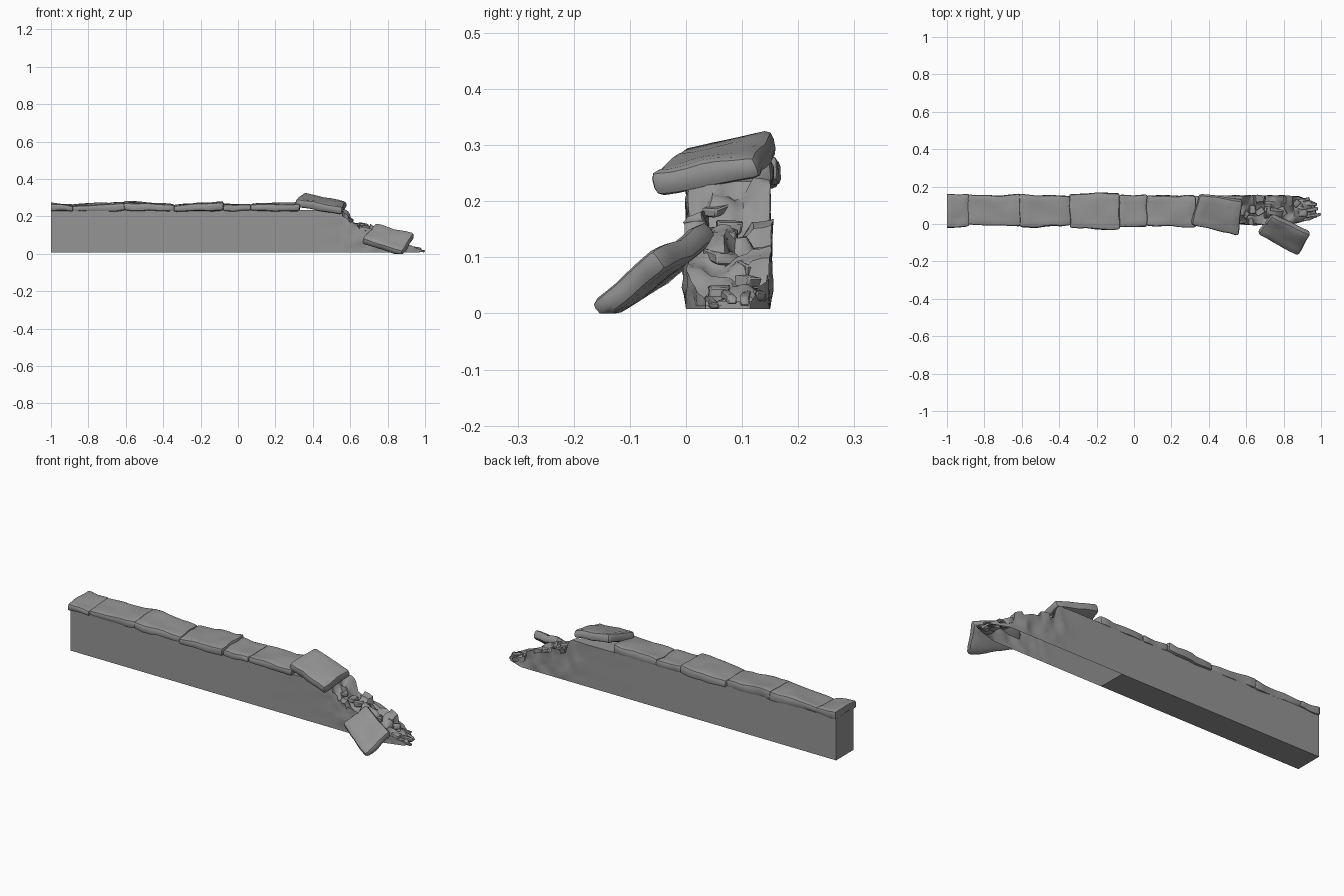
import bpy, bmesh, math, random
from mathutils import Vector, Matrix, noise

if "Cube" in bpy.data.objects:
    bpy.data.objects.remove(bpy.data.objects["Cube"])

random.seed(4)
grey = bpy.data.materials.new("dark_stone")
grey.diffuse_color = (.3, .3, .3, 1)
grey.use_nodes = True
grey.node_tree.nodes["Principled BSDF"].inputs["Base Color"].default_value = grey.diffuse_color


def finish(bm, name, angle=35):
    bmesh.ops.recalc_face_normals(bm, faces=bm.faces)
    me = bpy.data.meshes.new(name)
    bm.to_mesh(me)
    bm.free()
    me.materials.append(grey)
    ob = bpy.data.objects.new(name, me)
    bpy.context.collection.objects.link(ob)
    bpy.ops.object.select_all(action='DESELECT')
    ob.select_set(True)
    bpy.context.view_layer.objects.active = ob
    bpy.ops.object.shade_smooth_by_angle(angle=math.radians(angle))
    return ob


def interp(table, x):
    for (a, va), (b, vb) in zip(table, table[1:]):
        if x <= b:
            return va + (vb - va) * max(0, (x - a) / (b - a))
    return table[-1][1]


def stone(name, place, bevel=0.011, rough=0.006):
    """Worn slab: place(u, v, w) maps the -1..1 cube into the scene."""
    bm = bmesh.new()
    bmesh.ops.create_cube(bm, size=2)
    for v in bm.verts:
        v.co = place(*v.co)
    bmesh.ops.bevel(bm, geom=bm.edges[:], offset=bevel, segments=2,
                    profile=0.5, affect='EDGES')
    long_edges = [e for e in bm.edges if e.calc_length() > 0.07]
    bmesh.ops.subdivide_edges(bm, edges=long_edges, cuts=5, use_grid_fill=True)
    for v in bm.verts:
        v.co += noise.noise_vector(v.co * 13) * rough
        v.co.z = max(v.co.z, 0)
    return finish(bm, name)


# wall with a collapsed end: rings along x, open underneath the ruined part
HEIGHT = [(-1, .235), (.56, .235), (.58, .225), (.6, .195), (.64, .17),
          (.74, .148), (.8, .115), (.87, .075), (.92, .05), (.97, .025)]
FRONT = [(-1, 0), (.85, 0), (.97, .035)]
BACK = [(-1, .15), (.88, .15), (.97, .115)]
Z0, ROWS, COLS = 0.008, 7, 10


def ring(x):
    d = min(1, max(0, (x - .35) / .3))
    top = interp(HEIGHT, x)
    f, b = interp(FRONT, x), interp(BACK, x)
    uv = [(0, i / ROWS) for i in range(ROWS)]
    uv += [(i / COLS, 1) for i in range(COLS)]
    uv += [(1, 1 - i / ROWS) for i in range(ROWS + 1)]
    pts = []
    for s, t in uv:
        y = f + (b - f) * s
        z = Z0 + (top - Z0) * t
        crag = noise.cell(Vector((x * 20, y * 25, 3.1))) - .5
        n = noise.noise_vector(Vector((x * 20, y * 26, z * 26)))
        if x > .56 and t == 1:
            z = max(Z0 + .006, z + crag * .03 + n.z * .014 - .018 * (1 - s))
        px = x + (n.x * .018 * d * t if x > .5 else 0)
        y += n.y * .012 * d * (t if 0 < s < 1 else 1) * min(1, t * 3)
        pts.append((px, y, z))
    return pts


xs = [-1, -.6, -.2, .2, .3, .4, .48] + [.53 + .011 * i for i in range(41)]
bm = bmesh.new()
rings = [[bm.verts.new(p) for p in ring(x)] for x in xs]
for r, q in zip(rings, rings[1:]):
    for i in range(len(r) - 1):
        bm.faces.new((r[i], r[i + 1], q[i + 1], q[i]))
bm.faces.new(rings[0])
bm.faces.new(rings[-1])
for i in range(3):
    r, q = rings[i], rings[i + 1]
    bm.faces.new((r[0], q[0], q[-1], r[-1]))
finish(bm, "wall", 50)

# row of capping stones: x0, x1, top left, top right, front y, back y
CAPS = [(-1.01, -.88, .270, .260, -.018, .16), (-.89, -.607, .260, .277, -.008, .155),
        (-.612, -.34, .277, .266, -.012, .155), (-.344, -.077, .262, .278, -.027, .163),
        (-.08, .072, .266, .264, -.018, .156), (.068, .33, .264, .276, -.013, .152)]
for k, (x0, x1, za, zb, y0, y1) in enumerate(CAPS):
    skew = .006 * (-1) ** k

    def place(u, v, w):
        top = za if u < 0 else zb
        return Vector((x0 if u < 0 else x1, (y0 if v < 0 else y1) + skew * u * (v < 0),
                       top + .003 * v if w > 0 else .228 + .2 * (top - .262)))
    cap = stone(f"cap_stone_{k + 1}", place, 0.011, 0.009)
    for v in cap.data.vertices:
        v.co.x = max(v.co.x, -1)


# loose slabs, given by centre, two half axes and half thickness
def slab(name, centre, u_axis, v_axis, half):
    c, a, b = Vector(centre), Vector(u_axis), Vector(v_axis)
    n = a.cross(b).normalized() * half
    if n.z < 0:
        n.negate()
    stone(name, lambda u, v, w: c + a * u * (1 - .05 * v) + b * v * (1 + .04 * u) + n * w,
          0.015, 0.007)


slab("tilted_cap_stone", (.447, .056, .268), (.122, -.024, -.023), (.016, .088, .017), .023)
slab("fallen_cap_stone", (.805, -.051, .078), (.106, -.053, -.031), (.035, .053, .046), .022)


# broken rubble bits lodged in the slope, and shards at the tip
def chunk(name, loc, size, rot):
    m = Matrix.Translation(loc) @ Matrix.Rotation(rot[0], 4, 'Z') @ Matrix.Rotation(rot[1], 4, 'Y')
    bm = bmesh.new()
    bmesh.ops.create_cube(bm, size=2)
    for v in bm.verts:
        j = Vector(random.uniform(.65, 1.1) for _ in range(3))
        v.co = m @ Vector(v.co[i] * size[i] * j[i] for i in range(3))
        v.co.z = max(v.co.z, Z0)
        v.co.x = min(v.co.x, 1)
    bmesh.ops.bevel(bm, geom=bm.edges[:], offset=.003, segments=1, affect='EDGES')
    finish(bm, name, 40)


for k in range(9):
    x = .595 + .31 * k / 8
    y = random.uniform(.03, .13)
    chunk(f"rubble_{k + 1}", (x, y, interp(HEIGHT, x) - .02),
          (random.uniform(.018, .03), random.uniform(.016, .026), random.uniform(.008, .014)),
          (random.uniform(-.8, .8), random.uniform(0, .5)))
for k, (x, y, z, l) in enumerate([(.955, .045, .018, .048), (.945, .075, .03, .04),
                                  (.94, .105, .028, .04), (.90, .128, .035, .04)]):
    chunk(f"shard_{k + 1}", (x, y, z), (l, .009, .009), (random.uniform(-.2, .2), .15))
